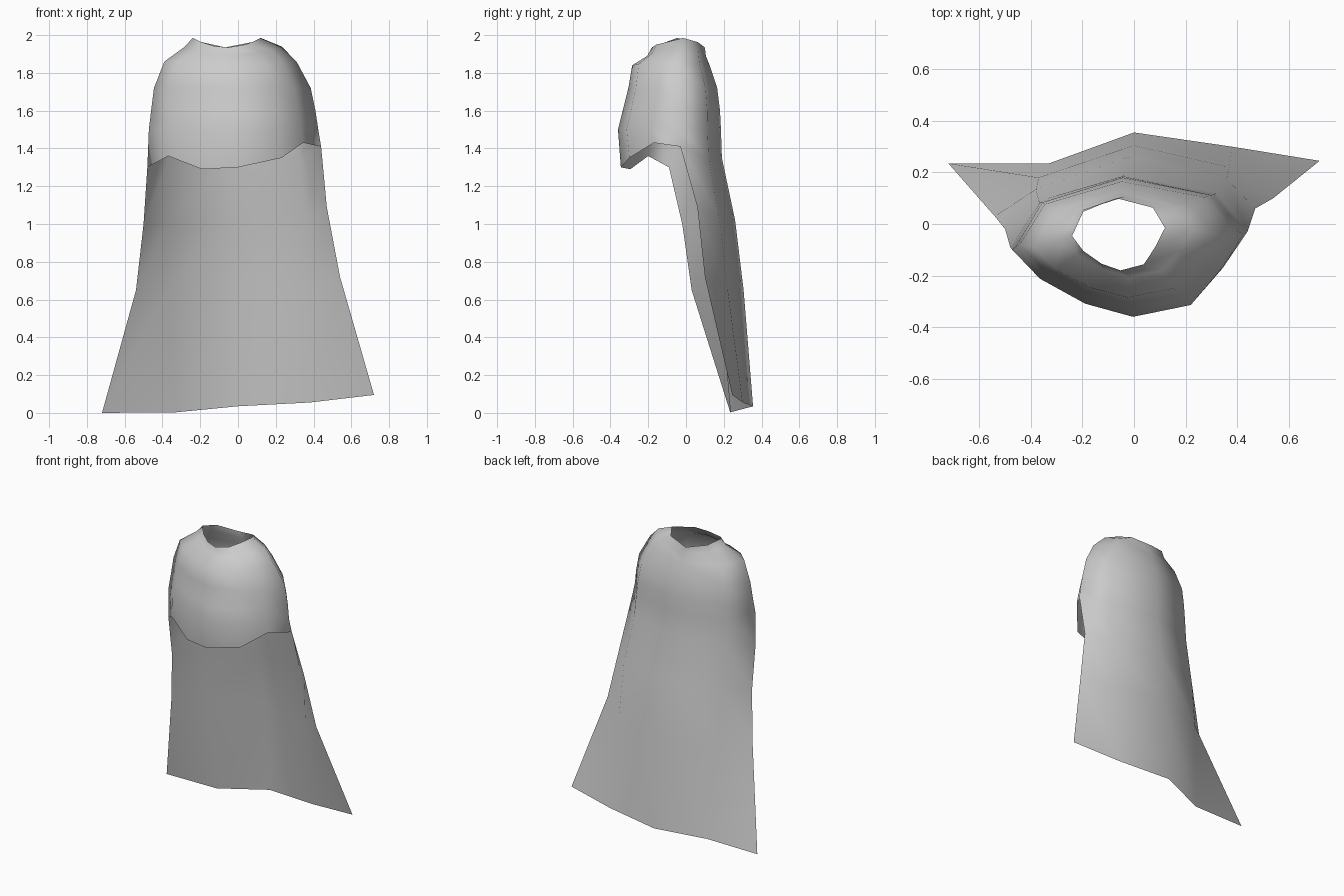
import bpy, bmesh

if "Cube" in bpy.data.objects:
    bpy.data.objects.remove(bpy.data.objects["Cube"])

# Shoulder mantle cross-section at its hem: x, y, z going round from the front centre
HEM = [(0, -.345, 1.30), (.23, -.30, 1.35), (.345, -.17, 1.43), (.44, -.03, 1.41),
       (.32, .12, 1.35), (-.04, .19, 1.35), (-.37, .09, 1.33), (-.48, -.09, 1.30),
       (-.37, -.20, 1.36), (-.19, -.295, 1.29)]

# Mantle levels from neck opening down: z, x min, x max, y front, y back
LEVELS = [(1.935, -.24, .12, -.18, .10),
          (1.89, -.28, .23, -.205, .105),
          (1.84, -.39, .31, -.285, .125),
          (1.72, -.445, .385, -.305, .165),
          (1.60, -.46, .41, -.335, .18),
          (1.50, -.472, .425, -.36, .185)]

# Hanging cape rows: right edge, right fold, back centre, left fold, left edge
CAPE = [[(.47, .06, 1.09), (.36, .175, 1.04), (-.02, .26, 1.02), (-.38, .135, 1.0), (-.50, -.02, 1.0)],
        [(.54, .10, .72), (.37, .22, .66), (0, .305, .65), (-.37, .18, .65), (-.54, .03, .65)],
        [(.72, .245, .095), (.38, .30, .055), (0, .355, .035), (-.33, .235, .003), (-.72, .235, 0)]]


def fit(level):
    """Scale the hem outline into the box of one mantle level."""
    z, x0, x1, y0, y1 = level
    ring = []
    for x, y, _ in HEM:
        u, v = (x + .48) / .92, (y + .345) / .535
        lift = (2 * u - 1) ** 2 * (.05 if z > 1.87 else .02 if z > 1.8 else 0)
        ring.append((x0 + u * (x1 - x0), y0 + v * (y1 - y0), z + lift))
    return ring


def bridge(bm, upper, lower, closed):
    n = len(upper)
    for i in range(n if closed else n - 1):
        j = (i + 1) % n
        bm.faces.new((upper[i], lower[i], lower[j], upper[j]))


bm = bmesh.new()

# Closed mantle around the shoulders
rings = [[bm.verts.new(p) for p in ring] for ring in [fit(l) for l in LEVELS] + [HEM]]
for a, b in zip(rings, rings[1:]):
    bridge(bm, a, b, True)

# Open cape hanging from the back half of the mantle
rows = [rings[-1][3:8]] + [[bm.verts.new(p) for p in row] for row in CAPE]
for a, b in zip(rows, rows[1:]):
    bridge(bm, a, b, False)

for f in bm.faces:
    f.smooth = True
mesh = bpy.data.meshes.new("cape")
bm.to_mesh(mesh)
bm.free()
cape = bpy.data.objects.new("cape", mesh)
bpy.context.collection.objects.link(cape)
